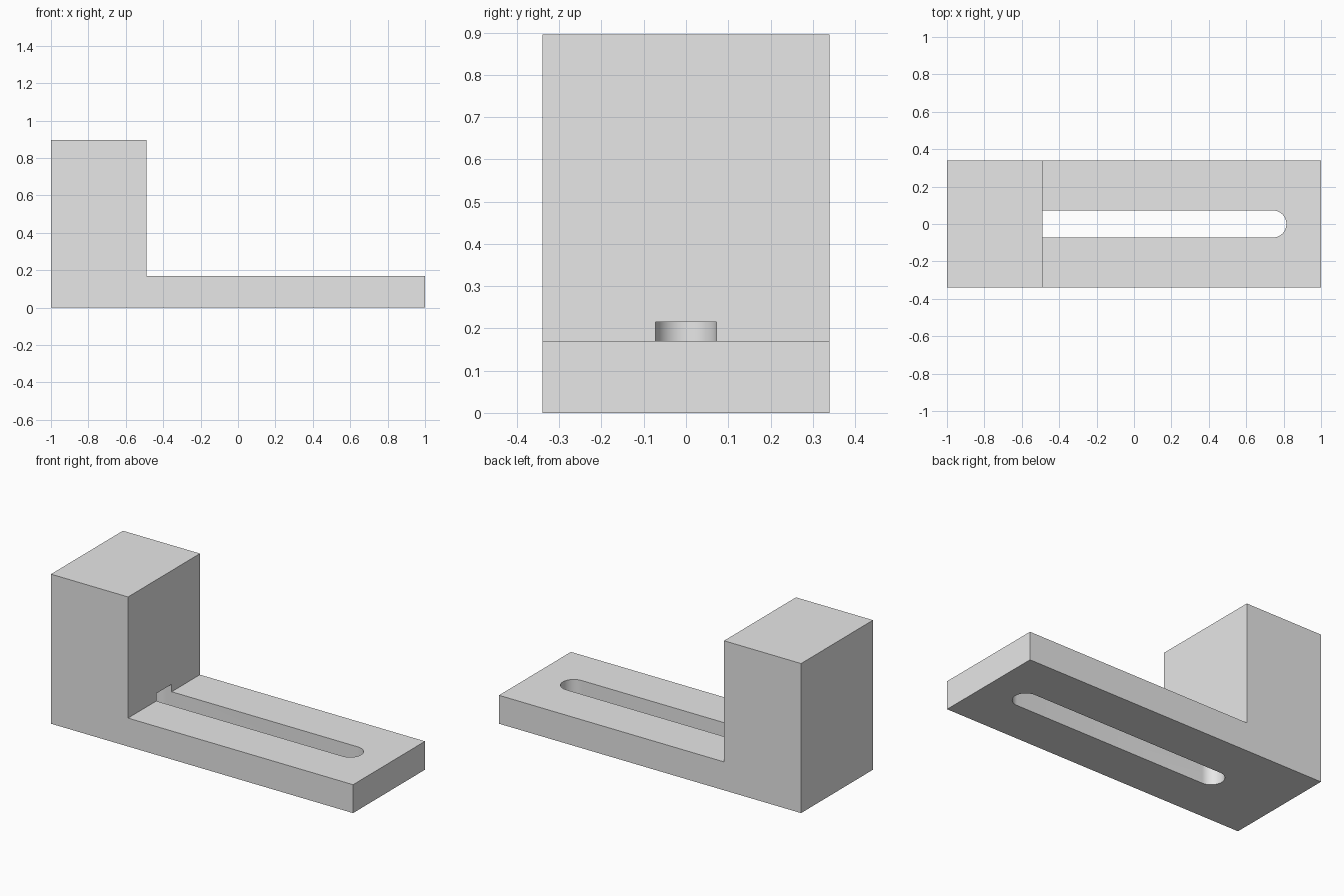
import bpy, bmesh
from math import sin, cos, pi, radians

cube = bpy.data.objects.get("Cube")
if cube:
    bpy.data.objects.remove(cube)

grey = bpy.data.materials.new("light grey")
grey.use_nodes = True
colour = (0.8, 0.8, 0.8, 1)
grey.diffuse_color = colour
grey.node_tree.nodes["Principled BSDF"].inputs["Base Color"].default_value = colour


def prism(name, outline, direction):
    """Extrude a closed outline along a direction into a solid."""
    bm = bmesh.new()
    face = bm.faces.new([bm.verts.new(p) for p in outline])
    ext = bmesh.ops.extrude_face_region(bm, geom=[face])
    verts = [g for g in ext["geom"] if isinstance(g, bmesh.types.BMVert)]
    bmesh.ops.translate(bm, vec=direction, verts=verts)
    bmesh.ops.recalc_face_normals(bm, faces=bm.faces)
    mesh = bpy.data.meshes.new(name)
    bm.to_mesh(mesh)
    bm.free()
    mesh.materials.append(grey)
    obj = bpy.data.objects.new(name, mesh)
    bpy.context.collection.objects.link(obj)
    return obj


# L-shaped clamp body: tall block with a flat arm
half_width, arm_top, block_top, step_x = 0.34, 0.17, 0.895, -0.49
profile = [(-1, 0), (1, 0), (1, arm_top), (step_x, arm_top),
           (step_x, block_top), (-1, block_top)]
body = prism("clamp_body", [(x, -half_width, z) for x, z in profile],
             (0, 2 * half_width, 0))

# Round-ended slot through the arm, running on into the block
radius, slot_top, steps = 0.0725, 0.215, 24
slot = []
for centre, start in ((0.7425, -pi / 2), (-0.53, pi / 2)):
    for i in range(steps + 1):
        a = start + pi * i / steps
        slot.append((centre + radius * cos(a), radius * sin(a), -0.1))
cutter = prism("slot_cutter", slot, (0, 0, slot_top + 0.1))

cut = body.modifiers.new("slot", "BOOLEAN")
cut.operation = "DIFFERENCE"
cut.solver = "EXACT"
cut.object = cutter

# Apply the cut, drop the cutter, smooth only the round slot ends
bpy.ops.object.select_all(action="DESELECT")
bpy.context.view_layer.objects.active = body
body.select_set(True)
bpy.ops.object.modifier_apply(modifier=cut.name)
bpy.data.objects.remove(cutter)
bpy.ops.object.shade_smooth_by_angle(angle=radians(30))
